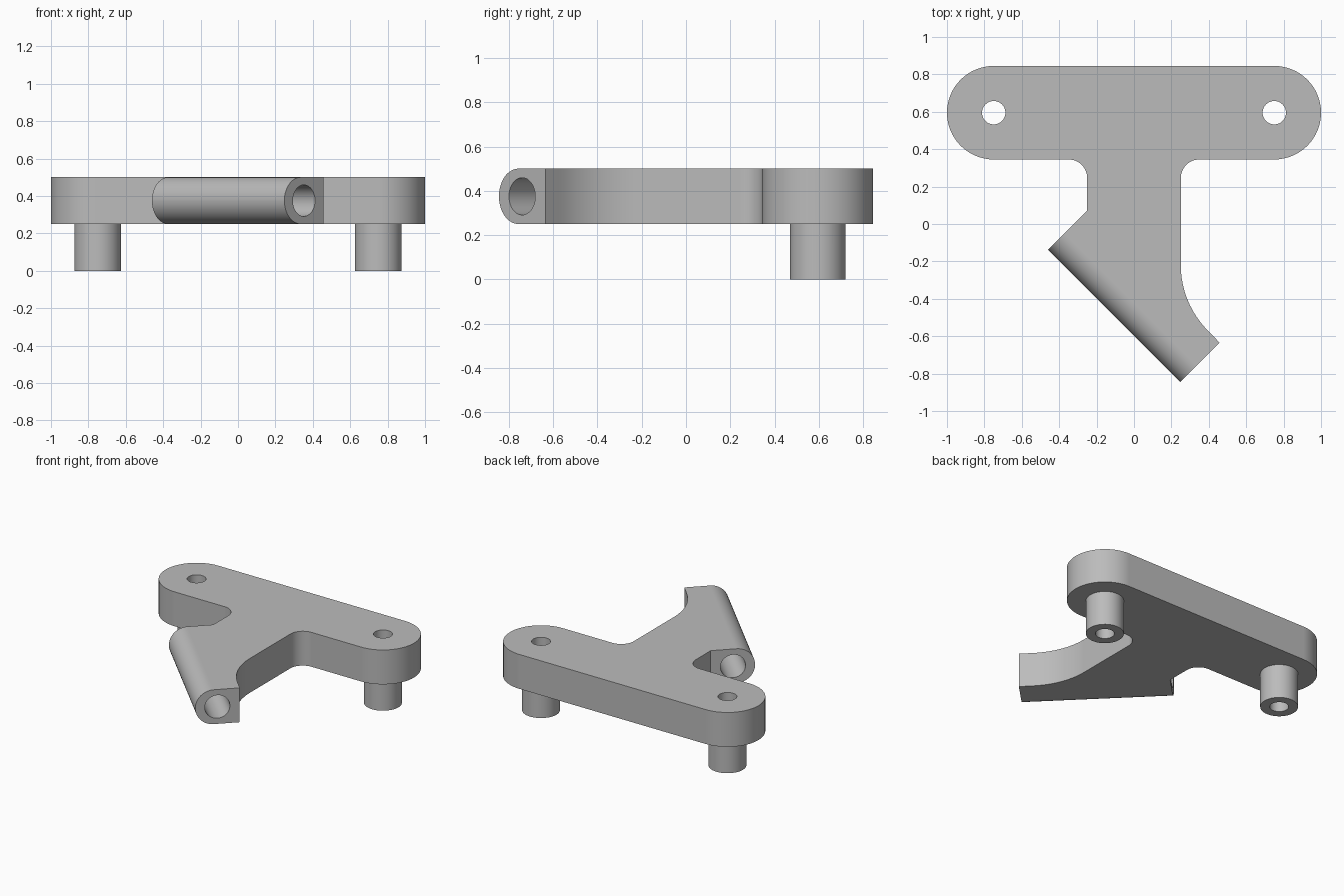
import bpy, bmesh
from math import radians, cos, sin, tan, pi
from mathutils import Vector

if "Cube" in bpy.data.objects:
    bpy.data.objects.remove(bpy.data.objects["Cube"])

BOTTOM, TOP = 0.25, 0.5
BAR_Y, BAR_R, PIN_X = 0.595, 0.25, 0.75
MID = (BOTTOM + TOP) / 2

grey = bpy.data.materials.new("plain grey")
grey.use_nodes = True
colour = (0.5, 0.5, 0.5, 1)
grey.diffuse_color = colour
grey.node_tree.nodes["Principled BSDF"].inputs["Base Color"].default_value = colour


def add_object(name, bm):
    bmesh.ops.recalc_face_normals(bm, faces=bm.faces)
    mesh = bpy.data.meshes.new(name)
    bm.to_mesh(mesh)
    bm.free()
    mesh.materials.append(grey)
    obj = bpy.data.objects.new(name, mesh)
    bpy.context.collection.objects.link(obj)
    return obj


def arc(cx, cy, r, start, end, steps):
    angles = [radians(start + (end - start) * i / steps) for i in range(steps + 1)]
    return [(cx + r * cos(a), cy + r * sin(a)) for a in angles]


def cylinder(name, p, q, r, sides=48):
    p, q = Vector(p), Vector(q)
    bm = bmesh.new()
    bmesh.ops.create_cone(bm, cap_ends=True, segments=sides, radius1=r, radius2=r,
                          depth=(q - p).length)
    turn = (q - p).to_track_quat('Z', 'Y').to_matrix().to_4x4()
    bmesh.ops.transform(bm, matrix=turn, verts=bm.verts)
    bmesh.ops.translate(bm, vec=(p + q) / 2, verts=bm.verts)
    return add_object(name, bm)


def combine(target, tool, operation):
    mod = target.modifiers.new(tool.name, 'BOOLEAN')
    mod.operation, mod.solver, mod.object = operation, 'EXACT', tool
    bpy.context.view_layer.objects.active = target
    bpy.ops.object.modifier_apply(modifier=mod.name)
    bpy.data.objects.remove(tool)


# Bracket outline: round-ended bar, filleted stem and slanted sleeve
sleeve_left, sleeve_right = (-0.46, -0.137), (0.248, -0.845)
inner_y = BAR_Y - BAR_R
sweep = 0.5
sweep_y = -0.425 + sweep * tan(pi / 8)
outline = arc(PIN_X, BAR_Y, BAR_R, 90, -90, 32)
outline += arc(0.35, inner_y - 0.1, 0.1, 90, 180, 12)
outline += arc(0.25 + sweep, sweep_y, sweep, 180, 225, 16)
outline += [(0.458, -0.635), sleeve_right, sleeve_left, (-0.25, 0.073)]
outline += arc(-0.35, inner_y - 0.1, 0.1, 0, 90, 12)
outline += arc(-PIN_X, BAR_Y, BAR_R, 270, 90, 32)

bm = bmesh.new()
face = bm.faces.new([bm.verts.new((x, y, BOTTOM)) for x, y in outline])
extruded = bmesh.ops.extrude_face_region(bm, geom=[face])["geom"]
bmesh.ops.translate(bm, vec=(0, 0, TOP - BOTTOM),
                    verts=[v for v in extruded if isinstance(v, bmesh.types.BMVert)])
bmesh.ops.recalc_face_normals(bm, faces=bm.faces)

# Half-round front of the sleeve
ends = [Vector(sleeve_left), Vector(sleeve_right)]
front = [e for e in bm.edges
         if all(min((v.co.xy - p).length for v in e.verts) < 1e-4 for p in ends)]
bmesh.ops.bevel(bm, geom=front, offset=0.1245, offset_type='OFFSET', segments=16,
                profile=0.5, affect='EDGES')
bracket = add_object("bracket", bm)

# Hollow pins under both bar ends
for side, sx in (("right", -1), ("left", 1)):
    x = sx * PIN_X
    combine(bracket, cylinder(side + "_pin", (x, BAR_Y, 0), (x, BAR_Y, MID), 0.125), 'UNION')
    combine(bracket, cylinder(side + "_hole", (x, BAR_Y, -0.1), (x, BAR_Y, 0.6), 0.0625),
            'DIFFERENCE')

# Bore along the sleeve
along = Vector((1, -1, 0)).normalized() * 0.7
centre = Vector((-0.002, -0.386, MID))
combine(bracket, cylinder("bore", centre - along, centre + along, 0.084), 'DIFFERENCE')

# Smooth curves, crisp edges, flat large faces
for o in bpy.context.selected_objects:
    o.select_set(False)
bracket.select_set(True)
bpy.context.view_layer.objects.active = bracket
bpy.ops.object.shade_smooth_by_angle(angle=radians(30))
weighted = bracket.modifiers.new("flat faces", 'WEIGHTED_NORMAL')
weighted.keep_sharp = True
